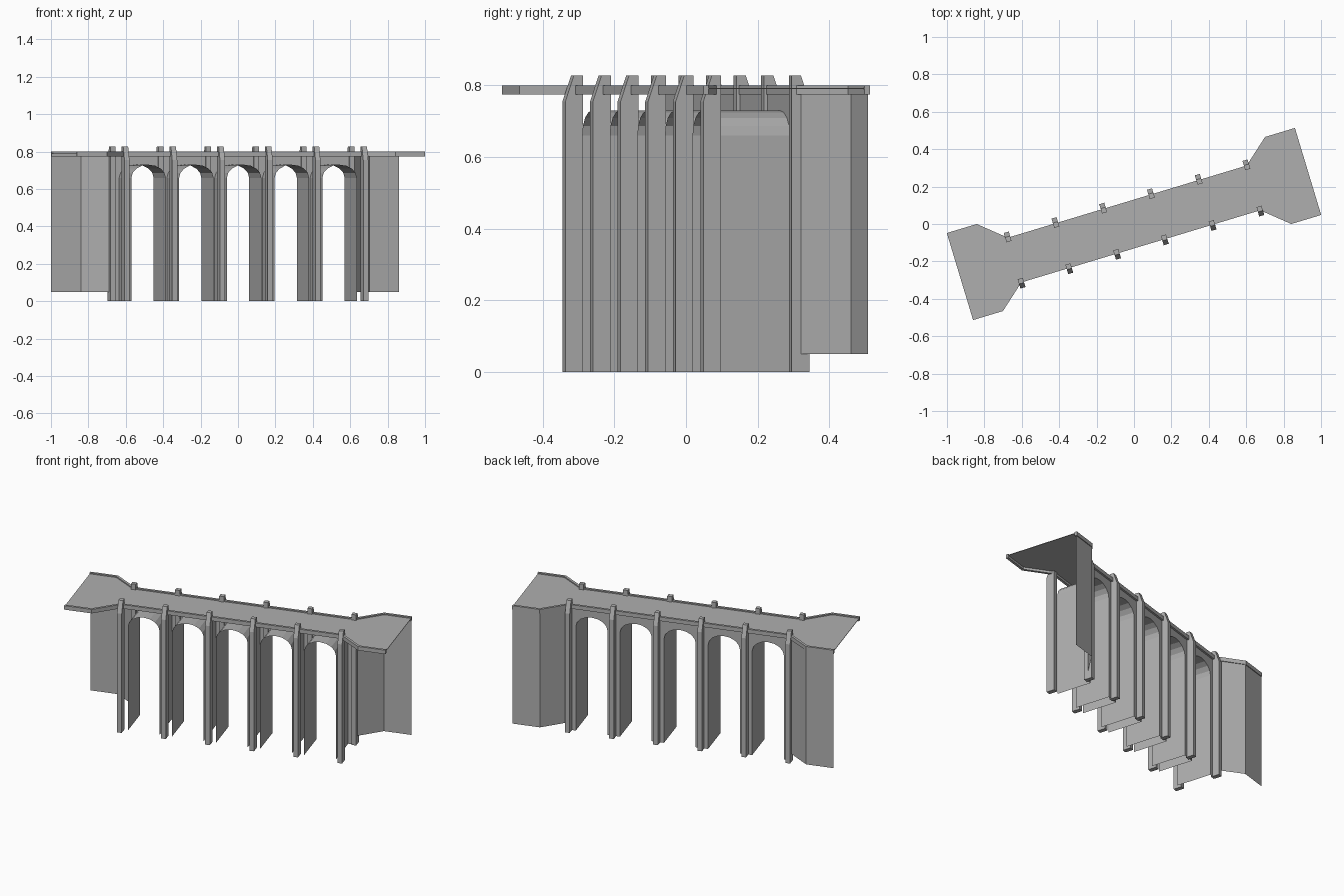
import bpy, math

if "Cube" in bpy.data.objects:
    bpy.data.objects.remove(bpy.data.objects["Cube"], do_unlink=True)

ANGLE = math.radians(16.8)      # the bridge runs diagonally
BAY = 0.2667                    # pillar spacing
PILLARS = [(i - 2.5) * BAY for i in range(6)]
ARCHES = [(i - 2) * BAY for i in range(5)]
HALF, SPRING, CROWN = 0.096, 0.66, 0.73
WALL = 0.113                    # half depth of the arch vaults
DECK = 0.793

stone = bpy.data.materials.new("grey_stone")
stone.use_nodes = True
colour = (0.43, 0.43, 0.43, 1)
stone.diffuse_color = colour
stone.node_tree.nodes["Principled BSDF"].inputs["Base Color"].default_value = colour


def build(name, verts, faces):
    mesh = bpy.data.meshes.new(name)
    mesh.from_pydata(verts, [], faces)
    mesh.materials.append(stone)
    mesh.update()
    obj = bpy.data.objects.new(name, mesh)
    obj.rotation_euler.z = ANGLE
    bpy.context.scene.collection.objects.link(obj)
    return obj


def prism(name, lower, upper):
    """Closed solid between two matching loops of points."""
    n = len(lower)
    sides = [(i, (i + 1) % n, n + (i + 1) % n, n + i) for i in range(n)]
    return build(name, lower + upper, sides + [tuple(reversed(range(n))), tuple(range(n, 2 * n))])


def strip(name, first, second):
    """Open sheet between two matching lines of points."""
    n = len(first)
    return build(name, first + second, [(i, i + 1, n + i + 1, n + i) for i in range(n - 1)])


def edge_line(inset):
    """Flared edge of the roadway, on the back side."""
    half = [(0.972, 0.243 - inset), (0.805 + inset * 0.4, 0.243 - inset), (0.667 + inset * 0.4, 0.125 - inset)]
    return [(-u, v) for u, v in half] + half[::-1]


def arch_line(centre):
    """Jamb, curve and jamb of one opening as (u, z)."""
    pts = [(centre - HALF, 0)]
    for i in range(9):
        a = math.pi * (1 - i / 8)
        pts.append((centre + HALF * math.cos(a), SPRING + (CROWN - SPRING) * math.sin(a)))
    return pts + [(centre + HALF, 0)]


# Roadway
outline = edge_line(0.005)
ring = outline + [(u, -v) for u, v in reversed(outline)]
prism("roadway", [(u, v, DECK - 0.003) for u, v in ring], [(u, v, DECK) for u, v in ring])

# Kerbs and pillars on both sides
for side, label in ((1, "back"), (-1, "front")):
    loop = edge_line(0) + edge_line(0.015)[::-1]
    n = len(loop) // 2
    for i in range(n - 1):
        quad = [loop[i], loop[i + 1], loop[-2 - i], loop[-1 - i]]
        prism(f"{label}_kerb_{i + 1}",
              [(u, side * v, 0.775) for u, v in quad], [(u, side * v, 0.80) for u, v in quad])
    profile = [(0.103, 0), (0.155, 0), (0.155, 0.755), (0.130, 0.828), (0.103, 0.828)]
    for i, u in enumerate(PILLARS):
        prism(f"{label}_pillar_{i + 1}",
              [(u - 0.014, side * v, z) for v, z in profile],
              [(u + 0.014, side * v, z) for v, z in profile])

# Arch vaults with their jambs
for i, c in enumerate(ARCHES):
    line = arch_line(c)
    strip(f"arch_vault_{i + 1}", [(u, -WALL, z) for u, z in line], [(u, WALL, z) for u, z in line])
    # Spandrel over the opening, on the back
    curve = line[1:-1]
    strip(f"spandrel_{i + 1}", [(u, WALL, z) for u, z in curve], [(u, WALL, DECK - 0.005) for u, z in curve])

# Back faces of the piers
for i, u in enumerate(PILLARS):
    a = u if i == 0 else u - BAY / 2 + HALF
    b = u if i == 5 else u + BAY / 2 - HALF
    strip(f"pier_face_{i + 1}", [(a, WALL, 0), (b, WALL, 0)], [(a, WALL, DECK - 0.005), (b, WALL, DECK - 0.005)])

# Flared retaining walls at both ends of the back
for s, label in ((1, "left"), (-1, "right")):
    path = [(s * u, v) for u, v in ((0.675, 0.125), (0.805, 0.238), (0.972, 0.238))]
    strip(f"{label}_retaining_wall", [(u, v, 0.05) for u, v in path], [(u, v, DECK - 0.003) for u, v in path])

# Consistent outward faces
import bmesh
for obj in bpy.context.scene.objects:
    if obj.type == "MESH" and stone.name in obj.data.materials:
        bm = bmesh.new()
        bm.from_mesh(obj.data)
        if all(len(e.link_faces) == 2 for e in bm.edges):
            bmesh.ops.recalc_face_normals(bm, faces=bm.faces)
            bm.to_mesh(obj.data)
        bm.free()
